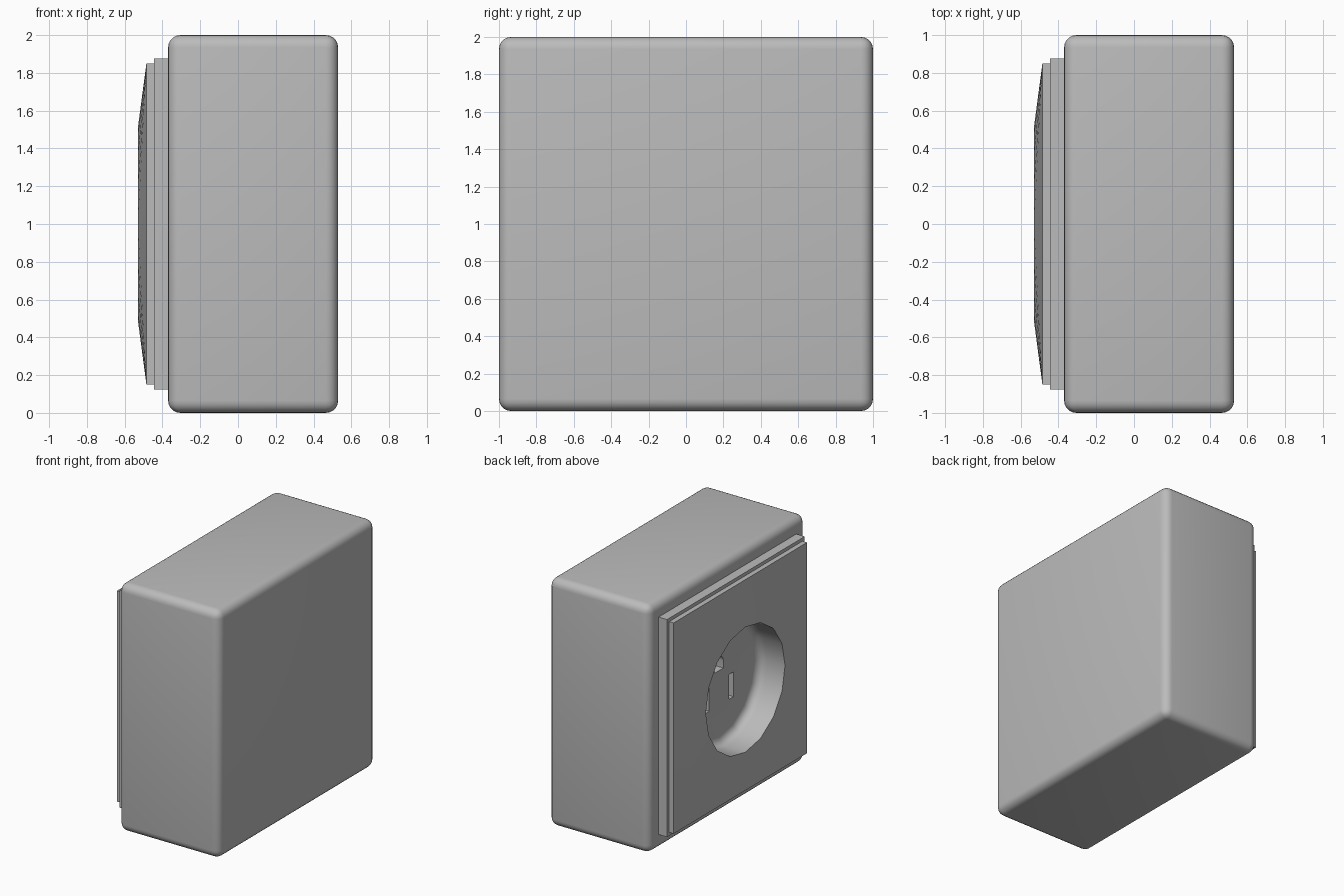
import bpy, bmesh
from math import radians, sin, cos, pi

cube = bpy.data.objects.get("Cube")
if cube:
    bpy.data.objects.remove(cube)

grey = bpy.data.materials.new("plain grey")
grey.use_nodes = True
colour = (0.5, 0.5, 0.5, 1)
grey.diffuse_color = colour
grey.node_tree.nodes["Principled BSDF"].inputs["Base Color"].default_value = colour

SIDES, RADIUS, FLOOR, FRONT = 16, 0.505, -0.295, -0.53


def circle(r, n=SIDES):
    return [(r * cos(2 * pi * i / n), 1 + r * sin(2 * pi * i / n)) for i in range(n)]


def rect(half_y, half_z, y=0, z=1):
    return [(y + a * half_y, z + b * half_z) for a, b in ((1, 1), (-1, 1), (-1, -1), (1, -1))]


def loft(bm, rings, cap=True):
    """Skin (x, outline) rings along x; returns the vertex loops."""
    loops = [[bm.verts.new((x, y, z)) for y, z in outline] for x, outline in rings]
    n = len(loops[0])
    for a, b in zip(loops, loops[1:]):
        for i in range(n):
            bm.faces.new((a[i], a[(i + 1) % n], b[(i + 1) % n], b[i]))
    bm.faces.new(loops[-1])
    if cap:
        bm.faces.new(loops[0])
    return loops


def finish(bm, name):
    bmesh.ops.recalc_face_normals(bm, faces=bm.faces)
    mesh = bpy.data.meshes.new(name)
    bm.to_mesh(mesh)
    bm.free()
    mesh.materials.append(grey)
    ob = bpy.data.objects.new(name, mesh)
    bpy.context.collection.objects.link(ob)
    return ob


def prism(name, rings, bevel=0):
    bm = bmesh.new()
    loft(bm, rings)
    if bevel:
        bmesh.ops.recalc_face_normals(bm, faces=bm.faces)
        bmesh.ops.bevel(bm, geom=bm.edges[:], offset=bevel, segments=5,
                        profile=0.5, affect='EDGES')
    return finish(bm, name)


# Rounded wall box and square base plate
body = prism("wall_box", [(-0.37, rect(1, 1)), (0.53, rect(1, 1))], bevel=0.065)
base = prism("base_plate", [(-0.445, rect(0.877, 0.877)), (-0.36, rect(0.877, 0.877))])

# Cover plate: square rim rising gently to the round socket mouth
bm = bmesh.new()
loops = loft(bm, [(-0.485, rect(0.85, 0.85)), (-0.44, rect(0.85, 0.85))], cap=False)
corners = loops[0]
mouth = [bm.verts.new((FRONT, y, z)) for y, z in circle(RADIUS + 0.005)]
bm.faces.new(mouth)
quarter = SIDES // 4
for c in range(4):
    for i in range(quarter):
        k = c * quarter + i
        bm.faces.new((corners[c], mouth[k], mouth[(k + 1) % SIDES]))
    bm.faces.new((corners[c], mouth[(c + 1) * quarter % SIDES], corners[(c + 1) % 4]))
cover = finish(bm, "cover_plate")

# Recess cutter with a rounded bottom edge
fillet = 0.06
rings = [(-0.7, circle(RADIUS))]
for i in range(5):
    a = i * pi / 8
    rings.append((FLOOR - fillet + fillet * sin(a), circle(RADIUS - fillet + fillet * cos(a))))
cutters = [prism("recess_cutter", rings)]

# Pin holes: two upright slots and an arched earth hole
arch = [(-0.055, 1.09), (0.055, 1.09)]
arch += [(0.055 * cos(i * pi / 8), 1.15 + 0.055 * sin(i * pi / 8)) for i in range(9)]
holes = [rect(0.029, 0.1, y, 0.91) for y in (-0.155, 0.155)] + [arch]
for outline in holes:
    cutters.append(prism("pin_cutter", [(FLOOR - 0.05, outline), (FLOOR + 0.12, outline)]))


def cut(ob, tool):
    mod = ob.modifiers.new("cut", 'BOOLEAN')
    mod.operation, mod.solver, mod.object = 'DIFFERENCE', 'EXACT', tool
    bpy.context.view_layer.objects.active = ob
    bpy.ops.object.modifier_apply(modifier=mod.name)


for tool in cutters:
    tool.hide_render = True
    cut(body, tool)
for plate in (base, cover):
    cut(plate, cutters[0])
for tool in cutters:
    bpy.data.objects.remove(tool)

# Smooth shading with crisp plate edges
for ob in (body, base, cover):
    bpy.ops.object.select_all(action='DESELECT')
    ob.select_set(True)
    bpy.context.view_layer.objects.active = ob
    bpy.ops.object.shade_smooth_by_angle(angle=radians(35))
